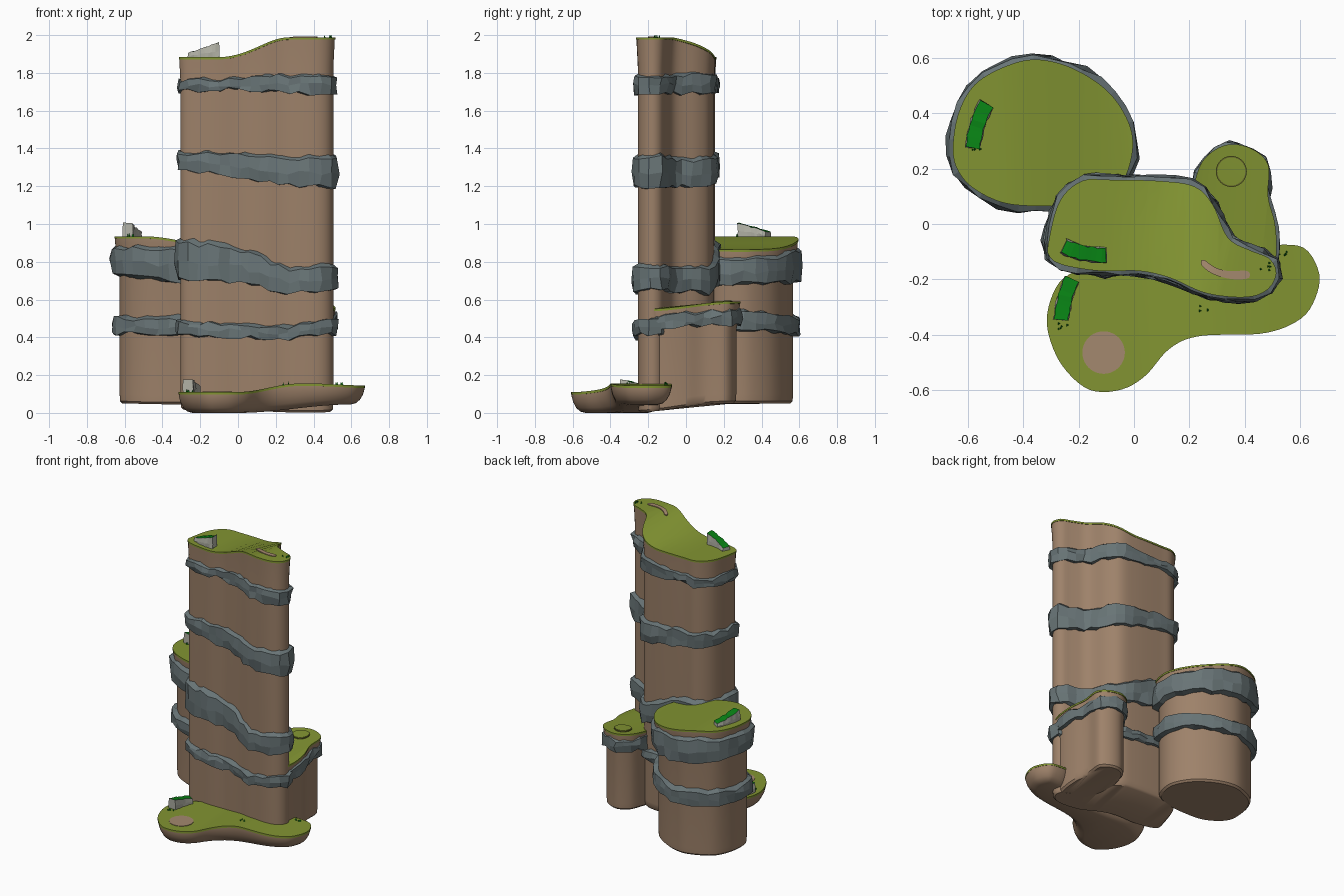
import bpy, bmesh, math, random
from mathutils import Vector

if "Cube" in bpy.data.objects:
    bpy.data.objects.remove(bpy.data.objects["Cube"])

random.seed(7)


def mat(name, srgb):
    m = bpy.data.materials.new(name)
    m.diffuse_color = [((c / 255 + 0.055) / 1.055) ** 2.4 for c in srgb] + [1]
    m.use_nodes = True
    m.node_tree.nodes["Principled BSDF"].inputs["Base Color"].default_value = m.diffuse_color
    return m


SOIL = mat("brown soil", (158, 130, 106))
GRASS = mat("olive grass", (130, 148, 50))
ROCK = mat("slate rock", (104, 116, 118))
STONE = mat("pale stone", (178, 178, 166))
HEDGE = mat("deep green", (8, 128, 20))
SAND = mat("sand path", (164, 137, 110))
RIM = mat("dark olive rim", (98, 100, 42))


def smooth_outline(pts, n):
    """Closed Catmull-Rom curve, evenly resampled, counter-clockwise."""
    P = [Vector(p) for p in pts]
    if sum(a.x * b.y - b.x * a.y for a, b in zip(P, P[1:] + P[:1])) < 0:
        P.reverse()
    m, dense = len(P), []
    for i in range(m):
        a, b, c, d = (P[(i + k) % m] for k in (-1, 0, 1, 2))
        for s in range(16):
            t = s / 16
            dense.append(0.5 * (2 * b + (c - a) * t + (2 * a - 5 * b + 4 * c - d) * t * t
                                + (3 * b - a - 3 * c + d) * t ** 3))
    lens = [(dense[(i + 1) % len(dense)] - p).length for i, p in enumerate(dense)]
    total, out, acc, i = sum(lens), [], 0, 0
    for k in range(n):
        goal = total * k / n
        while acc + lens[i] < goal:
            acc += lens[i]
            i += 1
        out.append(dense[i].lerp(dense[(i + 1) % len(dense)], (goal - acc) / lens[i]))
    return out


def offset(loop, d):
    n, out = len(loop), []
    for i, p in enumerate(loop):
        t = (loop[(i + 1) % n] - loop[i - 1]).normalized()
        out.append(p + Vector((t.y, -t.x)) * d)
    return out


def finish(bm, name, material, smooth=True):
    me = bpy.data.meshes.new(name)
    bm.to_mesh(me)
    bm.free()
    ob = bpy.data.objects.new(name, me)
    bpy.context.collection.objects.link(ob)
    me.materials.append(material)
    if smooth:
        bpy.context.view_layer.objects.active = ob
        ob.select_set(True)
        bpy.ops.object.shade_smooth_by_angle(angle=math.radians(40))
        ob.select_set(False)
    return ob


def skin(bm, rings):
    n = len(rings[0])
    for a, b in zip(rings, rings[1:]):
        for j in range(n):
            k = (j + 1) % n
            bm.faces.new((a[j], a[k], b[k], b[j]))


def loft(name, loop, levels, material):
    """Stack offset copies of an outline; levels = (offset, height function)."""
    bm = bmesh.new()
    rings = [[bm.verts.new((p.x, p.y, f(p.x, p.y))) for p in offset(loop, d)] for d, f in levels]
    skin(bm, rings)
    bm.faces.new(rings[0][::-1])
    bm.faces.new(rings[-1])
    # slice the caps so they follow the height function
    for i in range(-14, 15):
        caps = [f for f in bm.faces if len(f.verts) > 5]
        geom = list({e for f in caps for e in f.edges}) + list({v for f in caps for v in f.verts}) + caps
        if geom:
            bmesh.ops.bisect_plane(bm, geom=geom, dist=1e-5, plane_co=(i * 0.05 + 0.003, 0, 0), plane_no=(1, 0, 0))
    bmesh.ops.triangulate(bm, faces=[f for f in bm.faces if len(f.verts) > 4])
    return finish(bm, name, material)


def plus(f, d):
    return lambda x, y: f(x, y) + d


def plate(name, loop, f, low, high, material, grow=0.0):
    return loft(name, loop, [(grow, plus(f, low)), (grow, plus(f, high))], material)


def step(a, b, x):
    t = min(1, max(0, (x - a) / (b - a)))
    return t * t * (3 - 2 * t)


def keyed(xs, vals):
    def f(x, y):
        if x <= xs[0]:
            return vals[0]
        for x0, x1, a, b in zip(xs, xs[1:], vals, vals[1:]):
            if x <= x1:
                return a + (b - a) * (x - x0) / (x1 - x0)
        return vals[-1]
    return f


def band(name, pts, n, lo, hi, bulge):
    """Jagged faceted rock strip wrapped round a column."""
    loop, bm, rings = smooth_outline(pts, n), bmesh.new(), []
    for d, t in ((-0.04, 0.0), (bulge * 0.6, 0.03), (bulge, 0.4), (bulge * 0.8, 0.8), (-0.04, 1.0)):
        ring = []
        for p in offset(loop, d):
            a, b = lo(p.x, p.y), hi(p.x, p.y)
            j = random.uniform(-1, 1)
            q = p + Vector((random.uniform(-1, 1), random.uniform(-1, 1))) * (0.009 if d > 0 else 0)
            ring.append(bm.verts.new((q.x, q.y, a + (b - a) * t + j * 0.014)))
        rings.append(ring)
    skin(bm, rings)
    finish(bm, name, ROCK, smooth=False)


def underside(x, y):
    return 0.05 * step(-0.3, 0.2, y)


# outlines seen from above
MAIN = [(-.31, -.07), (-.27, .08), (-.19, .155), (-.09, .16), (.1, .155), (.22, .135), (.285, .07), (.34, -.05),
        (.42, -.095), (.49, -.125), (.515, -.18), (.48, -.24), (.4, -.265), (.26, -.25), (.13, -.195),
        (.02, -.17), (-.12, -.17), (-.25, -.15), (-.305, -.12)]
LEFT = [(-.655, .27), (-.635, .4), (-.575, .505), (-.465, .57), (-.35, .595), (-.215, .56), (-.085, .47), (-.01, .34),
        (-.015, .215), (-.07, .12), (-.19, .075), (-.32, .065), (-.465, .075), (-.575, .125), (-.635, .19)]
SMALL = [(.215, .13), (.25, .23), (.33, .285), (.42, .275), (.485, .215), (.485, .1), (.51, 0), (.515, -.11),
         (.49, -.19), (.4, -.21), (.27, -.1), (.21, .04)]
BASE = [(-.315, -.335), (-.285, -.235), (-.23, -.18), (-.1, -.13), (.1, -.13), (.3, -.13), (.45, -.09), (.53, -.075),
        (.62, -.09), (.67, -.18), (.655, -.27), (.6, -.345), (.47, -.395), (.24, -.405), (.13, -.45), (.04, -.55),
        (-.05, -.6), (-.16, -.6), (-.25, -.525), (-.3, -.43)]

main_top = lambda x, y: 1.878 + 0.105 * step(0, .42, x - .6 * y)
left_top = lambda x, y: .93 - .07 * step(-.5, .0, x)
small_top = lambda x, y: .545 + .04 * step(-.2, .25, y)
base_top = lambda x, y: .105 + .045 * step(0, .32, x) - .01 * step(.4, .67, x)
base_low = lambda x, y: .045 * step(0, .6, x)

# columns with grass caps
for name, pts, top, inset in (("main", MAIN, main_top, .01), ("left", LEFT, left_top, .028), ("small", SMALL, small_top, .022)):
    loop = smooth_outline(pts, 96)
    loft(name + "_column", loop, [(-inset - .015, underside), (-inset - .003, plus(underside, .012)),
                                  (-inset, plus(underside, .05)), (-inset, plus(top, -.15)),
                                  (-.004, plus(top, -.03)), (-.003, top)], SOIL)
    plate(name + "_grass", loop, top, -.007, .005, GRASS)

# bowl shaped ground piece
loop = smooth_outline(BASE, 110)
mix = lambda t: (lambda x, y: base_low(x, y) * (1 - t) + base_top(x, y) * t)
loft("base_ground", loop, [(-.075, mix(0)), (-.048, mix(.07)), (-.027, mix(.25)), (-.01, mix(.55)), (-.002, mix(.85)),
                           (-.002, mix(1))], SOIL)
plate("base_grass", loop, base_top, -.008, .005, GRASS)

# rock strips
XM = (-.32, -.02, .25, .5)
for i, (lo, hi, b) in enumerate((((.41, .40, .39, .41), (.50, .49, .47, .51), .016),
                                 ((.70, .69, .63, .65), (.95, .92, .79, .81), .02),
                                 ((1.29, 1.25, 1.20, 1.19), (1.40, 1.39, 1.37, 1.39), .018),
                                 ((1.70, 1.71, 1.69, 1.69), (1.77, 1.78, 1.81, 1.80), .015))):
    band("main_rock_%d" % i, MAIN, 38, keyed(XM, lo), keyed(XM, hi), b)
XL = (-.65, -.3, 0)
band("left_rock_low", LEFT, 30, keyed(XL, (.42, .41, .44)), keyed(XL, (.52, .52, .55)), -.004 + .012)
band("left_rock_high", LEFT, 30, keyed(XL, (.73, .69, .68)), keyed(XL, (.91, .90, .84)), .021)
band("small_rock", SMALL, 26, lambda x, y: .445 + .02 * step(-.2, .25, y), lambda x, y: small_top(x, y) - .02, .008)


# curved low walls: pale stone sides, green top
def wall(name, a, mid, b, ground, za, zb, n=9, w=.027):
    A, M, B = Vector(a), Vector(mid), Vector(b)
    C = 2 * M - (A + B) / 2
    bm, rows = bmesh.new(), []
    r = lambda: random.uniform(-.003, .003)
    for i in range(n + 1):
        t = i / n
        p = A * (1 - t) ** 2 + C * 2 * t * (1 - t) + B * t * t
        d = ((C - A) * (1 - t) + (B - C) * t).normalized()
        s, z = Vector((-d.y, d.x)), za + (zb - za) * t
        g = ground(p.x, p.y) - .005
        row = []
        for u, h in ((-1, g), (-1.05, (g + z) / 2), (-.95, z), (.95, z), (1.05, (g + z) / 2), (1, g)):
            q = p + s * w * u
            row.append(bm.verts.new((q.x + r(), q.y + r(), h + r())))
        rows.append(row)
    for p, q in zip(rows, rows[1:]):
        for k in range(5):
            bm.faces.new((p[k], q[k], q[k + 1], p[k + 1])).material_index = int(k == 2)
    bm.faces.new(rows[0])
    bm.faces.new(rows[-1][::-1])
    bmesh.ops.recalc_face_normals(bm, faces=bm.faces)
    finish(bm, name, STONE, smooth=False).data.materials.append(HEDGE)


wall("left_wall", (-.582, .275), (-.566, .36), (-.532, .435), left_top, 1.005, .96)
wall("main_wall", (-.255, -.08), (-.18, -.105), (-.1, -.112), main_top, 1.905, 1.96)
wall("base_wall", (-.225, -.2), (-.25, -.27), (-.263, -.345), base_top, .145, .178)


# painted patches
def circle(x, y, r):
    return smooth_outline([(x + r * math.cos(i * math.pi / 8), y + r * math.sin(i * math.pi / 8)) for i in range(16)], 40)


plate("sand_disc", circle(-.11, -.465, .077), base_top, .002, .008, SAND)
plate("hole_rim", circle(.352, .19, .056), small_top, .002, .008, RIM)
plate("hole_grass", circle(.352, .19, .051), small_top, .003, .010, GRASS)
plate("curved_path", smooth_outline([(.25, -.128), (.29, -.155), (.34, -.17), (.41, -.17), (.415, -.195),
                                     (.36, -.2), (.29, -.183), (.245, -.15)], 40), main_top, .002, .009, SAND)

# tiny grass tufts
bm = bmesh.new()
for cx, cy, top, n in ((.475, -.155, main_top, 5), (.535, -.1, base_top, 5), (-.26, -.365, base_top, 5),
                       (-.565, .27, left_top, 4), (-.12, -.13, main_top, 4), (.25, -.3, base_top, 4)):
    for i in range(n):
        x, y = cx + random.uniform(-.02, .02), cy + random.uniform(-.015, .015)
        h = top(x, y) + .003
        ring = [bm.verts.new((x + .006 * math.cos(k * 2.094), y + .006 * math.sin(k * 2.094), h)) for k in range(3)]
        tip = bm.verts.new((x, y, h + .016))
        for k in range(3):
            bm.faces.new((ring[k], ring[(k + 1) % 3], tip))
finish(bm, "grass_tufts", HEDGE, smooth=False)
